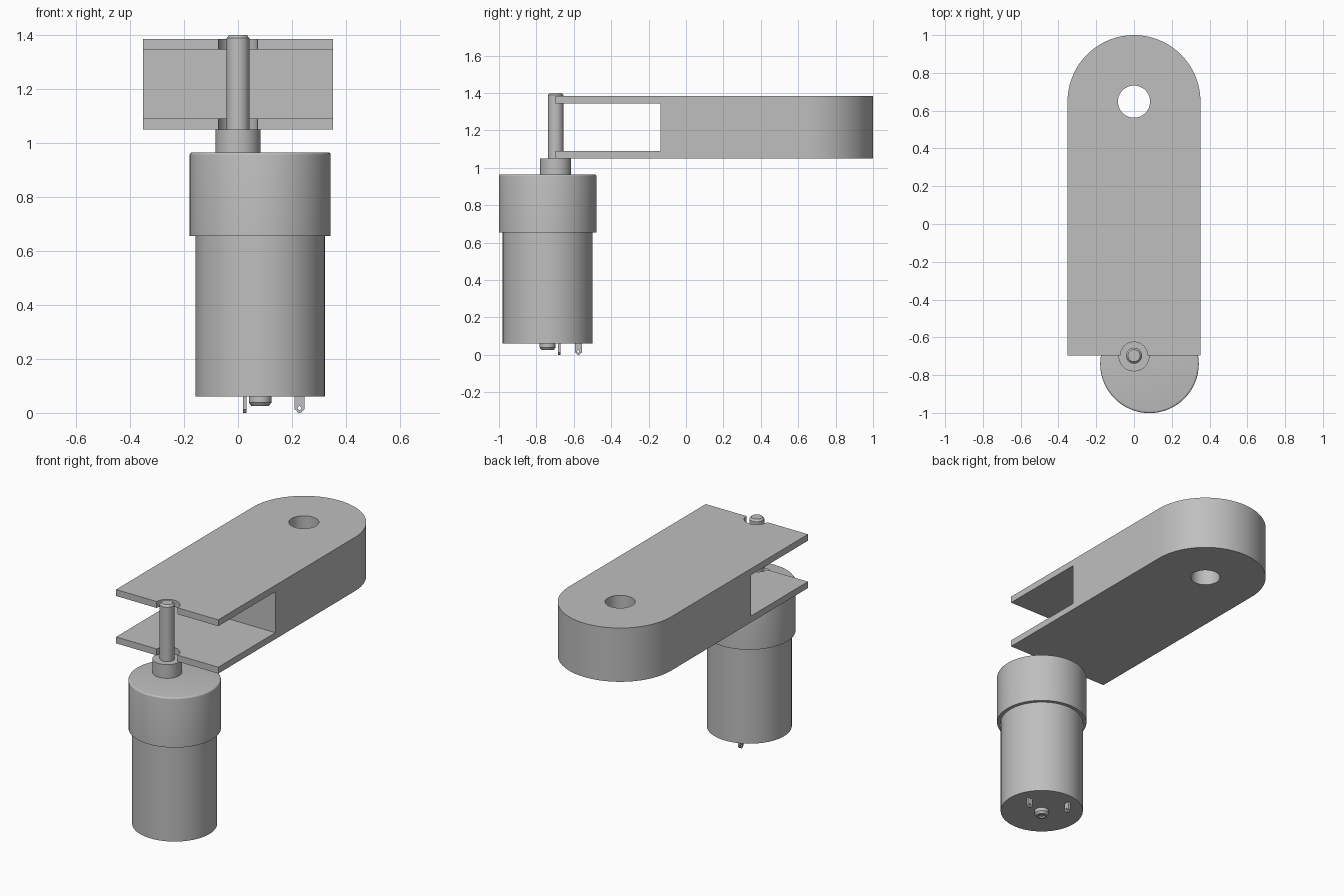
import bpy, bmesh
from math import pi, sin, cos, radians

cube = bpy.data.objects.get("Cube")
if cube:
    bpy.data.objects.remove(cube, do_unlink=True)

GREY = (0.52, 0.52, 0.52, 1)
metal = bpy.data.materials.new("plain grey metal")
metal.use_nodes = True
metal.diffuse_color = GREY
metal.node_tree.nodes["Principled BSDF"].inputs["Base Color"].default_value = GREY


def finish(bm, name, location):
    bmesh.ops.recalc_face_normals(bm, faces=bm.faces)
    mesh = bpy.data.meshes.new(name)
    bm.to_mesh(mesh)
    bm.free()
    mesh.materials.append(metal)
    obj = bpy.data.objects.new(name, mesh)
    obj.location = location
    bpy.context.collection.objects.link(obj)
    return obj


def prism(name, outline, depth, location=(0, 0, 0)):
    """Extrude a flat outline upward along z."""
    bm = bmesh.new()
    face = bm.faces.new([bm.verts.new((x, y, 0)) for x, y in outline])
    top = bmesh.ops.extrude_face_region(bm, geom=[face])["geom"]
    bmesh.ops.translate(bm, vec=(0, 0, depth),
                        verts=[v for v in top if isinstance(v, bmesh.types.BMVert)])
    return finish(bm, name, location)


def lathe(name, profile, location, steps=64):
    """Turn a (radius, height) profile that begins and ends on the axis."""
    bm = bmesh.new()
    verts = [bm.verts.new((r, 0, z)) for r, z in profile]
    edges = [bm.edges.new(pair) for pair in zip(verts, verts[1:])]
    bmesh.ops.spin(bm, geom=verts + edges, cent=(0, 0, 0), axis=(0, 0, 1),
                   angle=2 * pi, steps=steps)
    bmesh.ops.remove_doubles(bm, verts=bm.verts, dist=0.0001)
    return finish(bm, name, location)


def arc(radius, start, end, count, cx=0, cy=0):
    angles = [radians(start + (end - start) * i / count) for i in range(count + 1)]
    return [(cx + radius * cos(a), cy + radius * sin(a)) for a in angles]


def rod(name, radius, low, high, location=(0, 0, 0)):
    return lathe(name, [(0, low), (radius, low), (radius, high), (0, high)], location)


def activate(obj):
    bpy.ops.object.select_all(action="DESELECT")
    obj.select_set(True)
    bpy.context.view_layer.objects.active = obj


def cut(obj, cutter):
    mod = obj.modifiers.new("cut", "BOOLEAN")
    mod.operation = "DIFFERENCE"
    mod.solver = "EXACT"
    mod.object = cutter
    cutter.hide_render = True
    activate(obj)
    bpy.ops.object.modifier_apply(modifier=mod.name)
    bpy.data.objects.remove(cutter, do_unlink=True)


SHAFT_Y = -0.697
MOTOR = (0.082, -0.74, 0)
HALF = 0.352
END_Y = 1 - HALF

# Fork arm: rounded bar with a slot, a pivot hole and half-round notches
arm = prism("fork_arm", [(-HALF, SHAFT_Y), (HALF, SHAFT_Y)] + arc(HALF, 0, 180, 48, 0, END_Y),
            0.335, (0, 0, 1.05))
cut(arm, prism("slot_cutter", [(-0.5, -0.9), (0.5, -0.9), (0.5, -0.135), (-0.5, -0.135)],
               0.255, (0, 0, 1.09)))
cut(arm, rod("pivot_hole_cutter", 0.085, 0.9, 1.5, (0, END_Y, 0)))
cut(arm, rod("notch_cutter", 0.072, 0.9, 1.5, (0, SHAFT_Y, 0)))

# Motor can and wider gearbox with a softened top rim
can = rod("motor_can", 0.24, 0.06, 0.66, MOTOR)
rim = arc(0.01, 0, 90, 4, 0.251, 0.955)
gearbox = lathe("gearbox", [(0, 0.655), (0.261, 0.655)] + rim + [(0, 0.965)], MOTOR)

# Offset output boss and shaft
boss = rod("output_boss", 0.083, 0.96, 1.05, (0, SHAFT_Y, 0))
shaft = lathe("output_shaft", [(0, 1.04), (0.042, 1.04), (0.042, 1.388),
                               (0.032, 1.4), (0, 1.4)], (0, SHAFT_Y, 0))

# Rear bearing cap
cap = lathe("bearing_cap", [(0, 0.035), (0.02, 0.035), (0.02, 0.025), (0.032, 0.025),
                            (0.042, 0.038), (0.042, 0.065), (0, 0.065)], MOTOR)

# Two solder tabs, each with a rounded tip and an eyelet
tabs = []
for name, x, y, turn in (("left_tab", 0.228, -0.67, 0), ("right_tab", 0.018, -0.575, pi / 2)):
    outline = [(0.018, 0.065), (-0.018, 0.065), (-0.018, 0.012)]
    outline += arc(0.012, 180, 360, 10, 0, 0.012)[1:-1] + [(0.018, 0.012)]
    tab = prism(name, outline, 0.014, (0, 0, -0.007))
    cut(tab, rod("eyelet_cutter", 0.007, -0.05, 0.05, (0, 0.018, 0)))
    tab.rotation_euler = (pi / 2, 0, turn)
    tab.location = (x, y, 0)
    tabs.append(tab)

for part in [arm, can, gearbox, boss, shaft, cap] + tabs:
    activate(part)
    bpy.ops.object.shade_smooth_by_angle(angle=radians(30))
